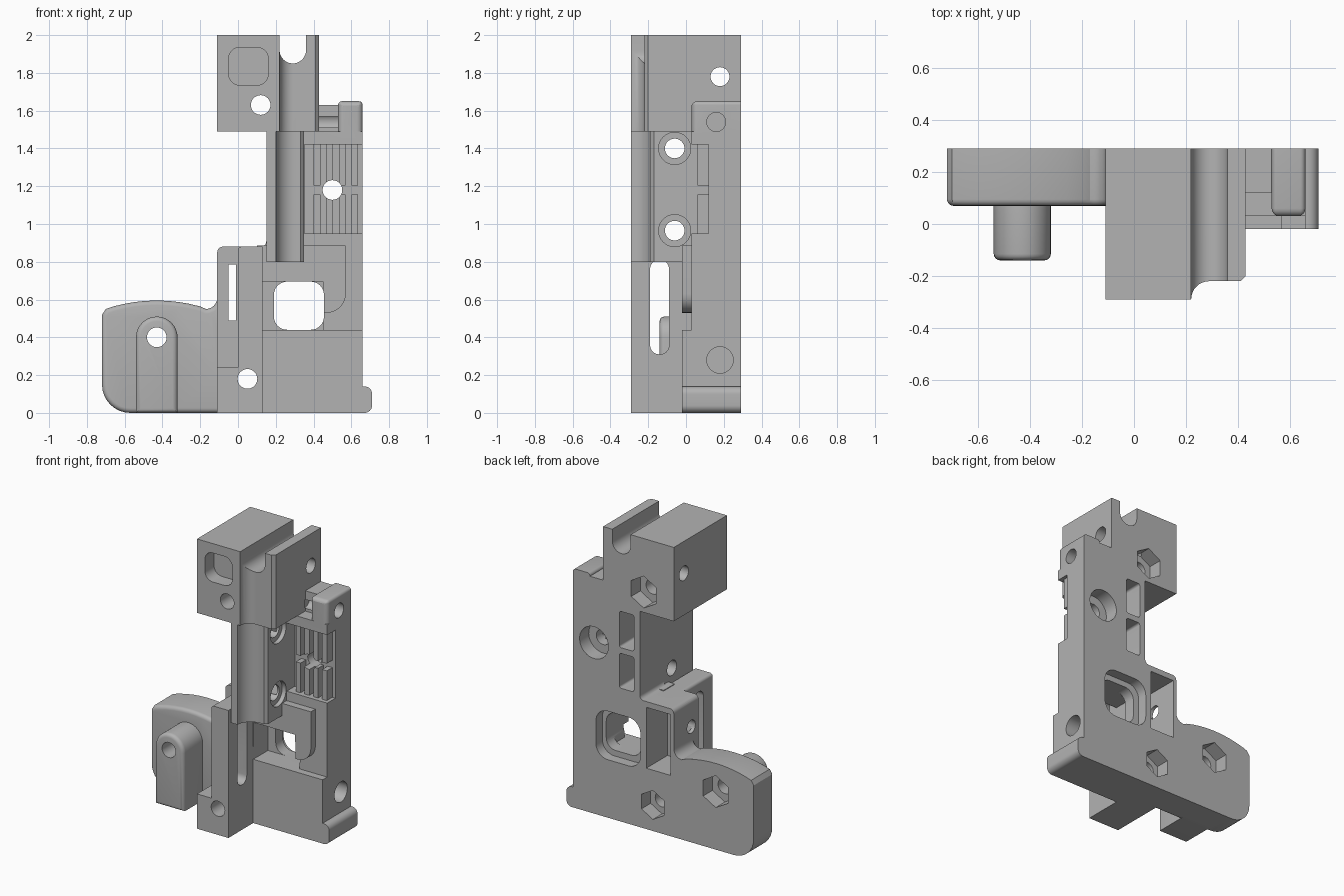
import bpy, bmesh, math
from mathutils import Vector

old = bpy.data.objects.get("Cube")
if old:
    bpy.data.objects.remove(old, do_unlink=True)

grey = bpy.data.materials.new("plain grey")
grey.use_nodes = True
grey.diffuse_color = (0.45, 0.45, 0.45, 1)
grey.node_tree.nodes["Principled BSDF"].inputs["Base Color"].default_value = grey.diffuse_color

PLACE = {"X": lambda u, v, d: (d, u, v),
         "Y": lambda u, v, d: (u, d, v),
         "Z": lambda u, v, d: (u, v, d)}


def arc(cu, cv, r, a0, a1, n=8, rv=None):
    rv = rv or r
    angles = [math.radians(a0 + (a1 - a0) * i / n) for i in range(n + 1)]
    return [(cu + r * math.cos(a), cv + rv * math.sin(a)) for a in angles]


def rect(u0, u1, v0, v1, r=0.0, corners="abcd"):
    """Rectangle; corners a..d run anticlockwise from lower left and get radius r."""
    pts = []
    for c, u, v, su, sv, a in (("a", u0, v0, 1, 1, 180), ("b", u1, v0, -1, 1, 270),
                               ("c", u1, v1, -1, -1, 0), ("d", u0, v1, 1, -1, 90)):
        if r and c in corners:
            pts += arc(u + su * r, v + sv * r, r, a, a + 90)
        else:
            pts.append((u, v))
    return pts


def circle(u, v, r, n=32, turn=0):
    return arc(u, v, r, turn, turn + 360, n)[:-1]


def prism(name, pts, axis, d0, d1, soft=0.0, soft_at=None):
    """Extrude a profile along an axis; optionally round the rim at one end."""
    bm = bmesh.new()
    ends = [[bm.verts.new(PLACE[axis](u, v, d)) for u, v in pts] for d in (d0, d1)]
    for loop in ends:
        bm.faces.new(loop)
    for i in range(len(pts)):
        j = (i + 1) % len(pts)
        bm.faces.new((ends[0][i], ends[0][j], ends[1][j], ends[1][i]))
    bmesh.ops.recalc_face_normals(bm, faces=bm.faces[:])
    if soft:
        k = "XYZ".index(axis)
        rim = [e for e in bm.edges
               if all(abs(v.co[k] - soft_at) < 1e-5 for v in e.verts)]
        bmesh.ops.bevel(bm, geom=rim, offset=soft, segments=4, profile=0.5, affect="EDGES")
    mesh = bpy.data.meshes.new(name)
    bm.to_mesh(mesh)
    bm.free()
    mesh.materials.append(grey)
    ob = bpy.data.objects.new(name, mesh)
    bpy.context.collection.objects.link(ob)
    return ob


def combine(body, tools, operation):
    for tool in tools:
        mod = body.modifiers.new(tool.name, "BOOLEAN")
        mod.operation, mod.solver, mod.object = operation, "EXACT", tool
        bpy.context.view_layer.objects.active = body
        bpy.ops.object.modifier_apply(modifier=mod.name)
        bpy.data.objects.remove(tool, do_unlink=True)


BACK, FRONT = 0.29, -0.29

# Main rear slab: one outline from base to clamp, holding the upright together
outline = [(-0.11, 0), (0.66, 0), (0.66, 1.42), (0.35, 1.42), (0.35, 1.52), (0.15, 1.52)]
outline += arc(0.12, 0.91, 0.03, 0, -90, 5)
outline += arc(-0.08, 0.85, 0.03, 90, 180, 5)
body = prism("bracket_body", outline, "Y", 0.03, BACK)

# Side wing with an arched top and a fillet into the upright
wing = arc(-0.57, 0.15, 0.15, 180, 270) + [(-0.05, 0), (-0.05, 0.66), (-0.11, 0.66)]
wing += arc(-0.17, 0.61, 0.06, 0, -90, 6)
wing += [(-0.43 + 0.29 * t, 0.595 - 0.05 * t * t) for t in (0.8, 0.6, 0.4, 0.2, 0, -0.2, -0.4, -0.6, -0.8)]
wing += [(-0.70, 0.55), (-0.72, 0.52)]

# Upright with a hollowed front corner
column = [(0.15, BACK), (0.15, FRONT), (0.19, FRONT)]
column += arc(0.30, FRONT, 0.10, 180, 90, 8) + [(0.33, -0.19), (0.35, -0.17), (0.35, BACK)]

# Head: square front block, cheek plate and the curved run between them
head = [(-0.11, BACK), (-0.11, FRONT), (0.22, FRONT)]
head += arc(0.29, FRONT, 0.07, 180, 90) + [(0.41, -0.22), (0.43, -0.20), (0.43, BACK)]

boss = arc(-0.43, 0.40, 0.11, 0, 180, 16) + [(-0.54, 0), (-0.32, 0)]

parts = [
    prism("wing", wing, "Y", 0.07, BACK, 0.025, 0.07),
    prism("wing_boss", boss, "Y", -0.14, 0.12, 0.025, -0.14),
    prism("column", column, "Z", 0.80, 1.55),
    prism("head", head, "Z", 1.49, 2.0),
    prism("base_front", rect(-0.11, 0.13, 0, 0.24), "Y", FRONT, 0.10),
    prism("slotted_wall", rect(0, 0.13, 0.2, 0.88, 0.02, "d"), "Y", FRONT, 0.10),
    prism("window_pillar", rect(-0.11, 0.05, 0.2, 0.88, 0.03, "d"), "Y", 0.02, 0.10),
    prism("lower_block", rect(0.10, 0.66, 0, 0.44), "Y", -0.02, 0.10),
    prism("raised_pad", rect(0.10, 0.57, 0.53, 0.885, 0.1, "b"), "Y", -0.02, 0.10),
    prism("foot_lip", rect(0.60, 0.71, 0, 0.14, 0.04, "bc"), "Y", -0.02, BACK),
    prism("clamp_bar", rect(0.30, 0.66, 1.40, 1.49), "Y", 0.03, BACK),
    prism("clamp_post", rect(0.53, 0.66, 1.42, 1.65, 0.02, "cd"), "Y", 0.03, BACK, 0.03, 0.03),
    prism("clamp_bridge", rect(0.40, 0.56, 1.45, 1.63), "Y", 0.12, BACK),
]
combine(body, parts, "UNION")

cuts = [
    # Open channel through the top of the head
    prism("head_channel", arc(0.29, 1.92, 0.07, 180, 360, 16) + [(0.36, 2.1), (0.22, 2.1)], "Y", -0.4, 0.4),
    prism("head_pocket", rect(-0.05, 0.16, 1.735, 1.935, 0.06), "Y", -0.4, -0.19),
    prism("head_cross_hole", circle(0.18, 1.78, 0.05), "X", -0.3, 0.6),
    # Windows and pockets
    prism("window", rect(0.19, 0.455, 0.44, 0.695, 0.07), "Y", -0.1, 0.4),
    prism("window_back", rect(0.145, 0.485, 0.40, 0.735, 0.09), "Y", 0.22, 0.4),
    prism("window_notch", rect(0.131, 0.45, 0.44, 0.695), "Y", -0.1, 0.14),
    prism("rear_pocket", rect(-0.085, 0.10, 0.42, 0.84), "Y", 0.06, 0.4),
    prism("slit", rect(-0.05, -0.01, 0.49, 0.785), "Y", -0.02, 0.2),
    prism("wall_slot", rect(-0.19, -0.09, 0.31, 0.81, 0.048), "X", -0.08, 0.2),
    prism("pillar_hole", circle(0.10, 0.69, 0.045), "X", -0.2, 0.0),
    # Side holes of the post and base
    prism("post_hole", circle(0.16, 1.54, 0.05), "X", 0.40, 0.8),
    prism("base_side_hole", circle(0.18, 0.28, 0.07), "X", 0.45, 0.8),
    # Toothed bed, cut back before the teeth are added
    prism("tooth_bed", rect(0.351, 0.8, 0.95, 1.42), "Y", -0.1, 0.12),
]
# Upright bolt holes, each with a counterbore and a rear nut slot
for z, low, high in ((0.965, 0.92, 1.16), (1.40, 1.20, 1.45)):
    cuts.append(prism("bolt_hole", circle(-0.06, z, 0.052), "X", 0.0, 0.5))
    cuts.append(prism("counterbore", circle(-0.06, z, 0.085), "X", 0.32, 0.5))
    cuts.append(prism("nut_slot", rect(0.195, 0.305, low, high, 0.015), "Y", -0.02, 0.4))
# Front-to-back bolt holes with hexagonal or round rear seats
for x, z, sides, r in ((-0.43, 0.40, 6, 0.11), (0.05, 0.18, 6, 0.10),
                       (0.12, 1.63, 6, 0.11), (0.50, 1.18, 32, 0.11)):
    cuts.append(prism("through_hole", circle(x, z, 0.052), "Y", -0.5, 0.5))
    cuts.append(prism("rear_seat", circle(x, z, r, sides, 30), "Y", 0.19, 0.5))
combine(body, cuts, "DIFFERENCE")

# Two rows of upright teeth, skipping the middle bolt hole
teeth = []
for low, high in ((0.94, 1.155), (1.205, 1.43)):
    for i in range(4):
        x = 0.40 + 0.0667 * i
        teeth.append(prism("tooth", rect(x, x + 0.036, low, high), "Y", 0.06, 0.14))
combine(body, teeth, "UNION")
combine(body, [prism("bed_hole", circle(0.50, 1.18, 0.052), "Y", -0.1, 0.5)], "DIFFERENCE")

bpy.ops.object.select_all(action="DESELECT")
body.select_set(True)
bpy.context.view_layer.objects.active = body
bpy.ops.object.shade_smooth_by_angle(angle=math.radians(30))
